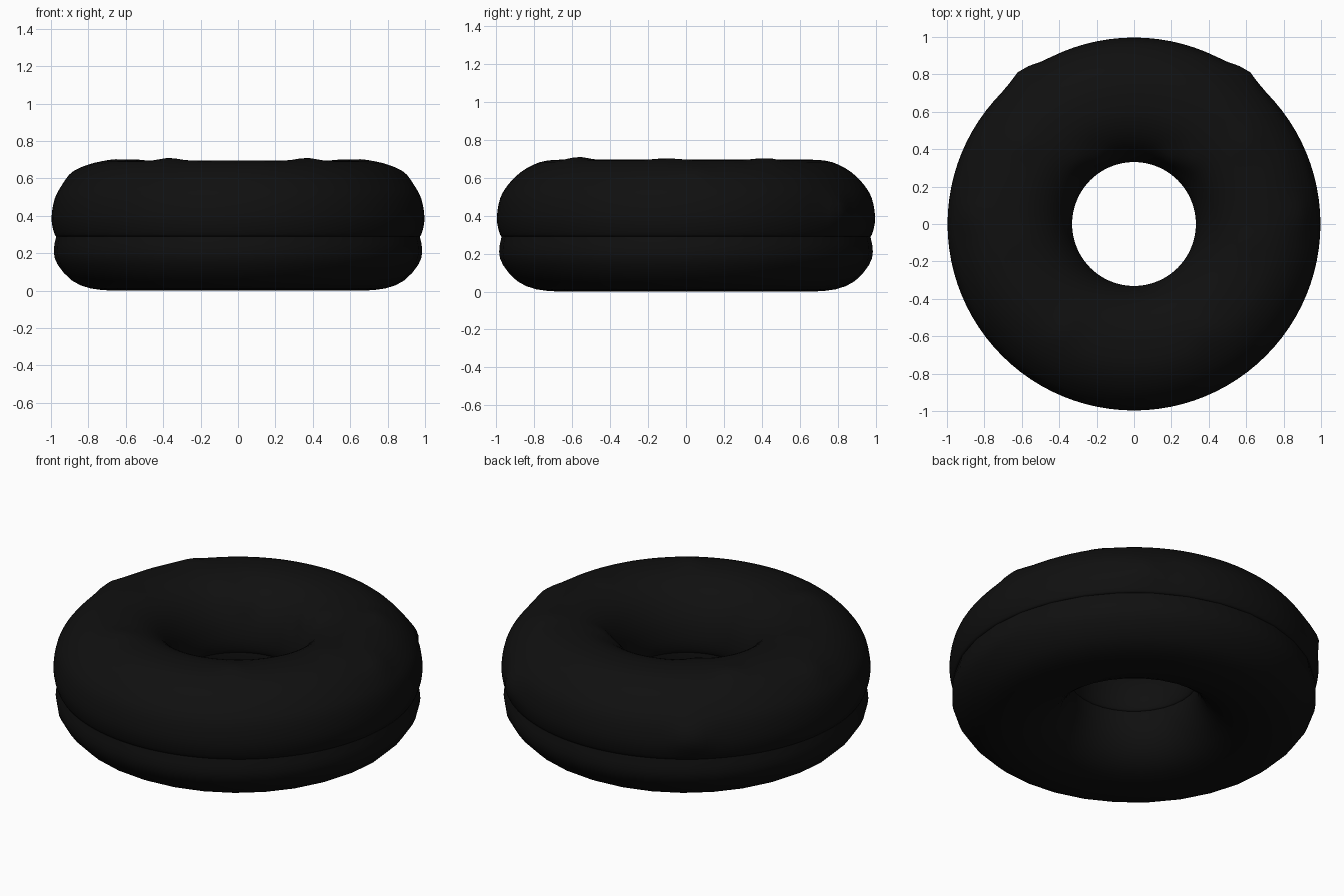
import bpy, bmesh, math
from mathutils import Vector

if "Cube" in bpy.data.objects:
    bpy.data.objects.remove(bpy.data.objects["Cube"])

mat = bpy.data.materials.new("dark_glaze")
mat.diffuse_color = (0.005, 0.005, 0.005, 1)
mat.use_nodes = True
mat.node_tree.nodes["Principled BSDF"].inputs["Base Color"].default_value = mat.diffuse_color


def smooth_profile(pts, steps):
    # closed Catmull-Rom through the (radius, height) points
    out, n = [], len(pts)
    for i in range(n):
        p = [Vector(pts[(i + k) % n]) for k in (-1, 0, 1, 2)]
        for s in range(steps):
            t = s / steps
            out.append(0.5 * (2 * p[1] + (p[2] - p[0]) * t
                       + (2 * p[0] - 5 * p[1] + 4 * p[2] - p[3]) * t * t
                       + (3 * p[1] - p[0] - 3 * p[2] + p[3]) * t ** 3))
    return out


def ring(name, pts, segs, steps, bumps=()):
    prof = smooth_profile(pts, steps)
    n = len(prof)
    bm = bmesh.new()
    rows = []
    for i in range(segs):
        a = 2 * math.pi * i / segs
        row = []
        for r, z in prof:
            co = Vector((r * math.cos(a), r * math.sin(a), z))
            core = Vector((0.66 * math.cos(a), 0.66 * math.sin(a), 0.36))
            push = sum(h * math.exp(-(co - Vector(c)).length_squared / w ** 2)
                       for c, h, w in bumps)
            row.append(bm.verts.new(co + (co - core).normalized() * push))
        rows.append(row)
    for i in range(segs):
        b = rows[(i + 1) % segs]
        for j in range(n):
            k = (j + 1) % n
            bm.faces.new((rows[i][j], b[j], b[k], rows[i][k]))
    bmesh.ops.recalc_face_normals(bm, faces=bm.faces)
    for f in bm.faces:
        f.smooth = True
    me = bpy.data.meshes.new(name)
    bm.to_mesh(me)
    bm.free()
    me.materials.append(mat)
    ob = bpy.data.objects.new(name, me)
    bpy.context.collection.objects.link(ob)


# dough ring
dough = [(0.66, 0.0), (0.79, 0.012), (0.89, 0.055), (0.965, 0.14), (0.985, 0.21),
         (0.972, 0.29), (0.94, 0.4), (0.82, 0.55), (0.66, 0.6), (0.5, 0.55),
         (0.39, 0.45), (0.35, 0.33), (0.35, 0.22), (0.4, 0.11), (0.48, 0.04), (0.57, 0.01)]
ring("dough", dough, 32, 2)

# small uneven lumps in the icing, mirrored left to right
lumps = []
for s in (-1, 1):
    lumps += [((s * 0.59, 0.80, 0.42), 0.03, 0.08),
              ((s * 0.37, -0.57, 0.69), 0.015, 0.07),
              ((s * 0.60, 0.43, 0.68), 0.014, 0.07),
              ((s * 0.88, 0.05, 0.62), 0.015, 0.08),
              ((s * 0.32, 0.36, 0.60), 0.02, 0.07),
              ((s * 0.20, 0.36, 0.58), 0.015, 0.06),
              ((s * 0.64, -0.10, 0.70), 0.008, 0.07)]

# icing cap, its rolled lower edge resting on the dough
icing = [(0.66, 0.695), (0.77, 0.682), (0.87, 0.63), (0.94, 0.56), (0.98, 0.49),
         (0.997, 0.39), (0.985, 0.315), (0.965, 0.29), (0.93, 0.36), (0.82, 0.52),
         (0.66, 0.57), (0.5, 0.52), (0.4, 0.42), (0.36, 0.32), (0.34, 0.32),
         (0.331, 0.39), (0.35, 0.49), (0.4, 0.58), (0.47, 0.645), (0.56, 0.685)]
ring("icing", icing, 96, 3, lumps)
